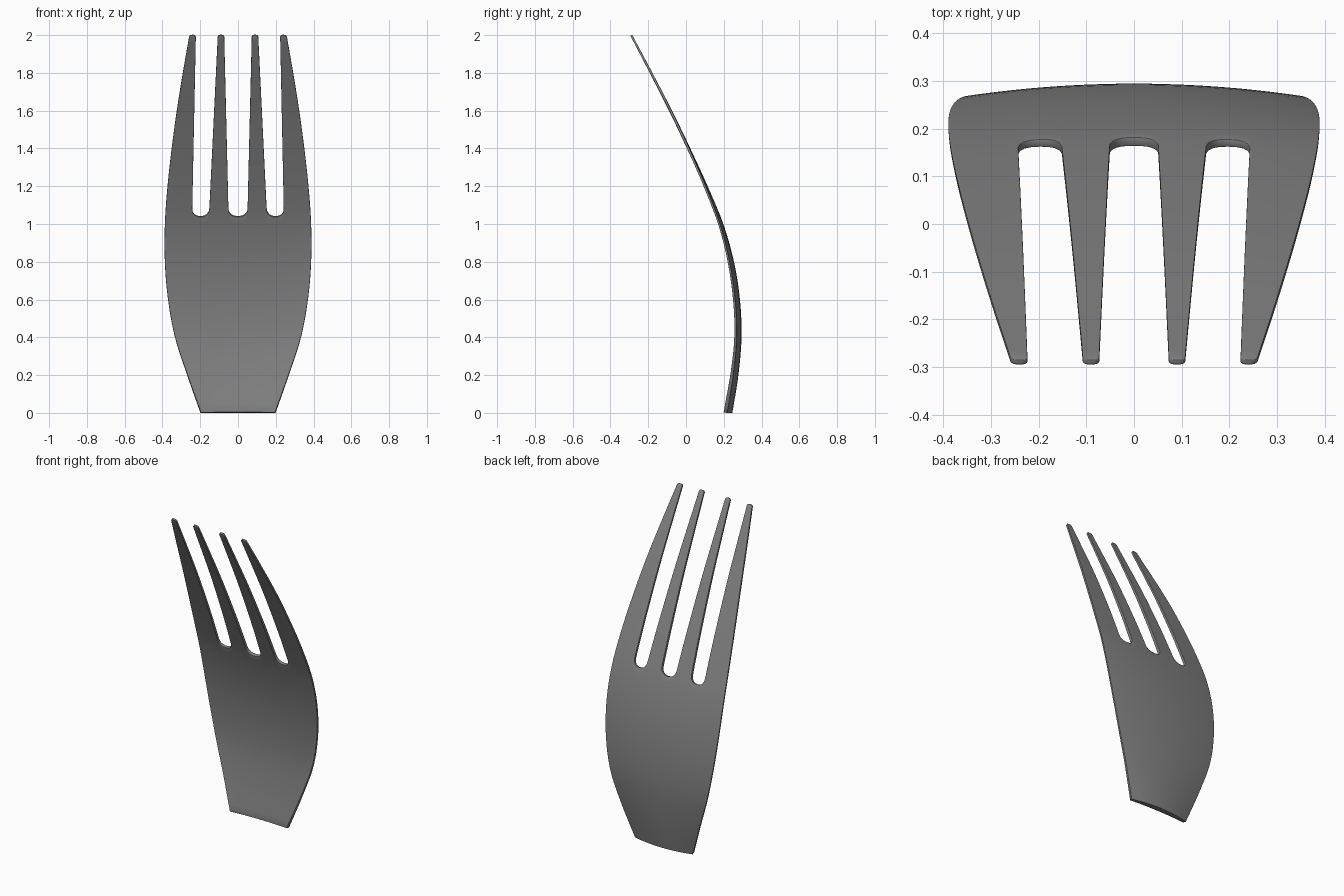
import bpy, bmesh, math

if "Cube" in bpy.data.objects:
    bpy.data.objects.remove(bpy.data.objects["Cube"])


def spline(table, z):
    """Smooth Hermite interpolation through (z, value) points."""
    n = len(table)
    i = 0
    while i < n - 2 and z > table[i + 1][0]:
        i += 1

    def slope(k):
        a, b = table[max(k - 1, 0)], table[min(k + 1, n - 1)]
        return (b[1] - a[1]) / (b[0] - a[0])

    (z0, v0), (z1, v1) = table[i], table[i + 1]
    h = z1 - z0
    t = (z - z0) / h
    return ((2*t**3 - 3*t**2 + 1) * v0 + (t**3 - 2*t**2 + t) * h * slope(i)
            + (3*t**2 - 2*t**3) * v1 + (t**3 - t**2) * h * slope(i + 1))


# Outline half width, side bend, crosswise dish and centre thickness along the height
WIDTH = [(0, .197), (.2, .268), (.4, .333), (.6, .37), (.8, .387), (1, .387),
         (1.2, .373), (1.4, .351), (1.6, .324), (1.8, .292), (2, .257)]
BEND = [(0, .225), (.2, .261), (.4, .281), (.6, .274), (.8, .243), (1, .187),
        (1.2, .105), (1.4, .014), (1.6, -.082), (1.8, -.185), (2, -.29)]
DISH = [(0, .42), (.2, .26), (.4, .17), (.7, .13), (1, .08), (1.3, .03), (1.6, 0), (2, 0)]
THICK = [(0, .040), (.4, .026), (1, .020), (1.5, .016), (2, .011)]
SLOT, ROUND = 1.04, .04


def borders(z):
    """Right-half lines: centre, slot edge, tine edge, slot edge, outer edge."""
    s = max(0, z - 1.05) / .95
    f = spline(WIDTH, z) / .387 if z < 1 else 1
    return [0, (.05 + .023 * s) * f, (.153 - .046 * s) * f,
            (.243 - .02 * s) * f, spline(WIDTH, z)]


# Columns: (band, fraction, slot coordinate -1..1 or None, tine coordinate)
N = 8
columns = []
for band in range(4):
    for j in range(N + (band == 3)):
        f = j / N
        if band == 0:
            u = math.sin(f * math.pi / 2)
            columns.append((band, u, u, None))
        elif band == 2:
            u = -math.cos(f * math.pi)
            columns.append((band, (u + 1) / 2, u, None))
        else:
            u = -math.cos(f * math.pi)
            columns.append((band, (u + 1) / 2, 1 if f == 0 else None, u))
# The slot edges carry the tine coordinate too, so tips stay rounded
columns = [(b, f, s, -1 if t is None and abs(s) == 1 else t) for b, f, s, t in columns]

rows_low, rows_high = 26, 24
bm = bmesh.new()
grid = []
for r in range(rows_low + rows_high + 1):
    row = []
    for band, f, slot_u, tine_u in columns:
        # Rounded slot floor
        root = SLOT + ROUND
        if slot_u is not None:
            root -= ROUND * math.sqrt(max(0, 1 - abs(slot_u) ** 2.6))
        # Rounded tine tip
        tip = 2 - (.010 * abs(tine_u) ** 5 if tine_u is not None else .010)
        if r <= rows_low:
            t = r / rows_low
            z = t * (SLOT + ROUND) + (root - SLOT - ROUND) * t ** 8
        else:
            z = root + (tip - root) * (r - rows_low) / rows_high
        e = borders(z)
        x = e[band] + (e[band + 1] - e[band]) * f
        row.append(bm.verts.new((x, spline(BEND, z) - spline(DISH, z) * x * x, z)))
    grid.append(row)
for r in range(rows_low + rows_high):
    for c in range(len(columns) - 1):
        if r >= rows_low and columns[c][0] in (0, 2):
            continue
        bm.faces.new((grid[r][c], grid[r][c + 1], grid[r + 1][c + 1], grid[r + 1][c]))
bmesh.ops.delete(bm, geom=[v for v in bm.verts if not v.link_faces], context='VERTS')

mesh = bpy.data.meshes.new("fork_head")
bm.to_mesh(mesh)
bm.free()
fork = bpy.data.objects.new("fork_head", mesh)
bpy.context.collection.objects.link(fork)

# Thickness tapers towards the tips and the outer rim
group = fork.vertex_groups.new(name="thickness")
for v in mesh.vertices:
    x, y, z = v.co
    rim = (.5 if z < 1 else .5 * max(0, 2 - z)) * (x / spline(WIDTH, z)) ** 2
    group.add([v.index], spline(THICK, z) * (1 - rim) / .04, 'REPLACE')

mirror = fork.modifiers.new("mirror", 'MIRROR')
mirror.use_clip = True
solid = fork.modifiers.new("thickness", 'SOLIDIFY')
solid.thickness = .04
solid.offset = 0
solid.vertex_group = "thickness"
bevel = fork.modifiers.new("soft_rim", 'BEVEL')
bevel.width = .0045
bevel.segments = 2
bevel.limit_method = 'ANGLE'
bevel.angle_limit = math.radians(50)

bpy.context.view_layer.objects.active = fork
fork.select_set(True)
bpy.ops.object.convert(target='MESH')
for v in fork.data.vertices:
    v.co.z = max(0, v.co.z)
bpy.ops.object.shade_smooth_by_angle(angle=math.radians(60))

# Dark steel colour
steel = bpy.data.materials.new("dark_steel")
steel.diffuse_color = (.22, .22, .22, 1)
steel.use_nodes = True
steel.node_tree.nodes["Principled BSDF"].inputs["Base Color"].default_value = steel.diffuse_color
fork.data.materials.append(steel)
